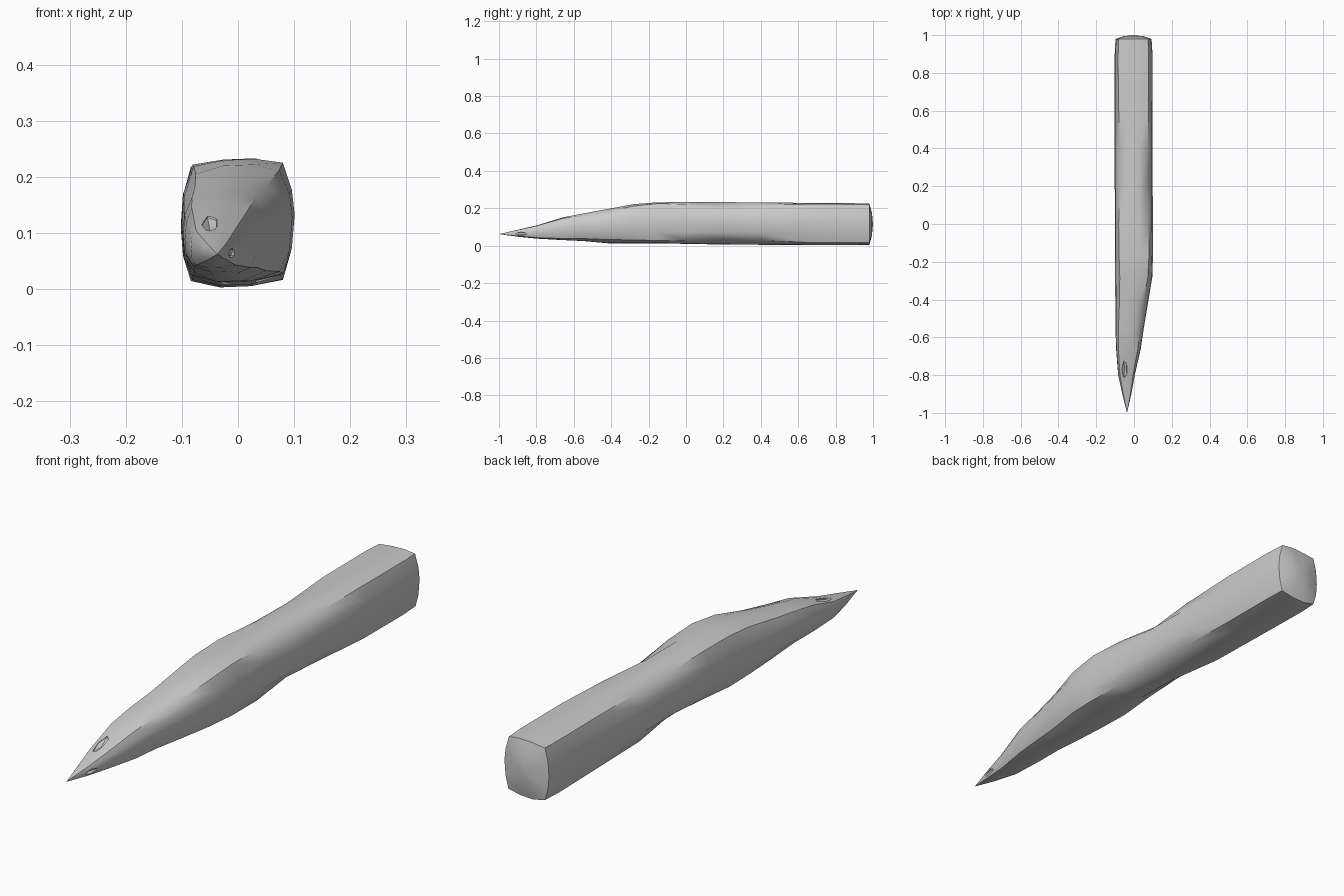
import bpy, bmesh, math
from mathutils import Vector

if "Cube" in bpy.data.objects:
    bpy.data.objects.remove(bpy.data.objects["Cube"])

# Cross-section outline in unit coordinates: barrel sides, crowned top and bottom
# third value = 1 for corner points that get worn away
OUTLINE = [(-.82, -.90, 1), (-.3, -1, 0), (.25, -.98, 0), (.82, -.88, 1),
           (.95, -.45, 0), (1, .1, 0), (.95, .5, 0), (.80, .95, 1),
           (.3, 1, 0), (-.25, .98, 0), (-.82, .92, 1), (-.96, .45, 0),
           (-1, -.05, 0), (-.96, -.5, 0)]

# Stations: y, left, right, bottom, top, corner wear
STATIONS = [
    (.98, -.098, .093, .004, .226, .00),
    (.90, -.102, .098, .003, .227, .00),
    (.65, -.102, .099, .003, .229, .04),
    (.40, -.102, .099, .005, .231, .07),
    (.20, -.102, .099, .006, .233, .12),
    (.00, -.101, .100, .010, .233, .10),
    (-.15, -.101, .101, .012, .232, .04),
    (-.28, -.100, .097, .012, .222, .05),
    (-.42, -.099, .074, .013, .196, .06),
    (-.55, -.098, .052, .025, .172, .06),
    (-.66, -.095, .036, .030, .151, .06),
    (-.80, -.084, .004, .038, .108, .06),
    (-.90, -.062, -.014, .048, .085, .06),
]


def ring(bm, st, shrink=1.0, y=None, wobble=0.0):
    """One closed ring of the shaft at a station."""
    sy, x0, x1, z0, z1, wear = st
    cx, cz = (x0 + x1) / 2, (z0 + z1) / 2
    verts = []
    for i, (u, v, corner) in enumerate(OUTLINE):
        k = shrink * (1 - wear * (1 + wobble * math.sin(i * 1.7 + sy * 9))) if corner else shrink
        verts.append(bm.verts.new((cx + u * k * (x1 - x0) / 2,
                                   sy if y is None else y,
                                   cz + v * k * (z1 - z0) / 2)))
    return verts


# Stake: squared shaft lofted down to a whittled, off-centre point
bm = bmesh.new()
rings = [ring(bm, st, wobble=.8) for st in STATIONS]
rings.insert(0, ring(bm, STATIONS[0], .55, .994))
n = len(OUTLINE)
for a, b in zip(rings, rings[1:]):
    for i in range(n):
        j = (i + 1) % n
        bm.faces.new((a[i], a[j], b[j], b[i]))

# Domed butt end and sharp tip
for end, point in ((rings[0], (-.005, 1.0, .115)), (rings[-1], (-.037, -1.0, .062))):
    p = bm.verts.new(point)
    for i in range(n):
        bm.faces.new((end[i], end[(i + 1) % n], p))
bmesh.ops.recalc_face_normals(bm, faces=bm.faces)
me = bpy.data.meshes.new("wooden_stake")
bm.to_mesh(me)
bm.free()
stake = bpy.data.objects.new("wooden_stake", me)
bpy.context.collection.objects.link(stake)


# Knife nicks near the point
def nick(name, loc, scale, rot):
    bpy.ops.mesh.primitive_ico_sphere_add(subdivisions=1, radius=1, location=loc, rotation=rot)
    c = bpy.context.object
    c.name = name
    c.scale = scale
    c.hide_render = True
    c.hide_set(True)
    m = stake.modifiers.new(name, 'BOOLEAN')
    m.operation = 'DIFFERENCE'
    m.solver = 'EXACT'
    m.object = c


nick("top_nick_cutter", (-.05, -.77, .120), (.016, .055, .016), (math.radians(18), 0, 0))
nick("side_nick_cutter", (-.017, -.88, .065), (.010, .045, .012), (0, 0, math.radians(-10)))

# Smooth sides with crisp butt and cut edges
bpy.ops.object.select_all(action='DESELECT')
stake.select_set(True)
bpy.context.view_layer.objects.active = stake
for m in [m.name for m in stake.modifiers]:
    bpy.ops.object.modifier_apply(modifier=m)
bpy.ops.object.shade_smooth_by_angle(angle=math.radians(40))
